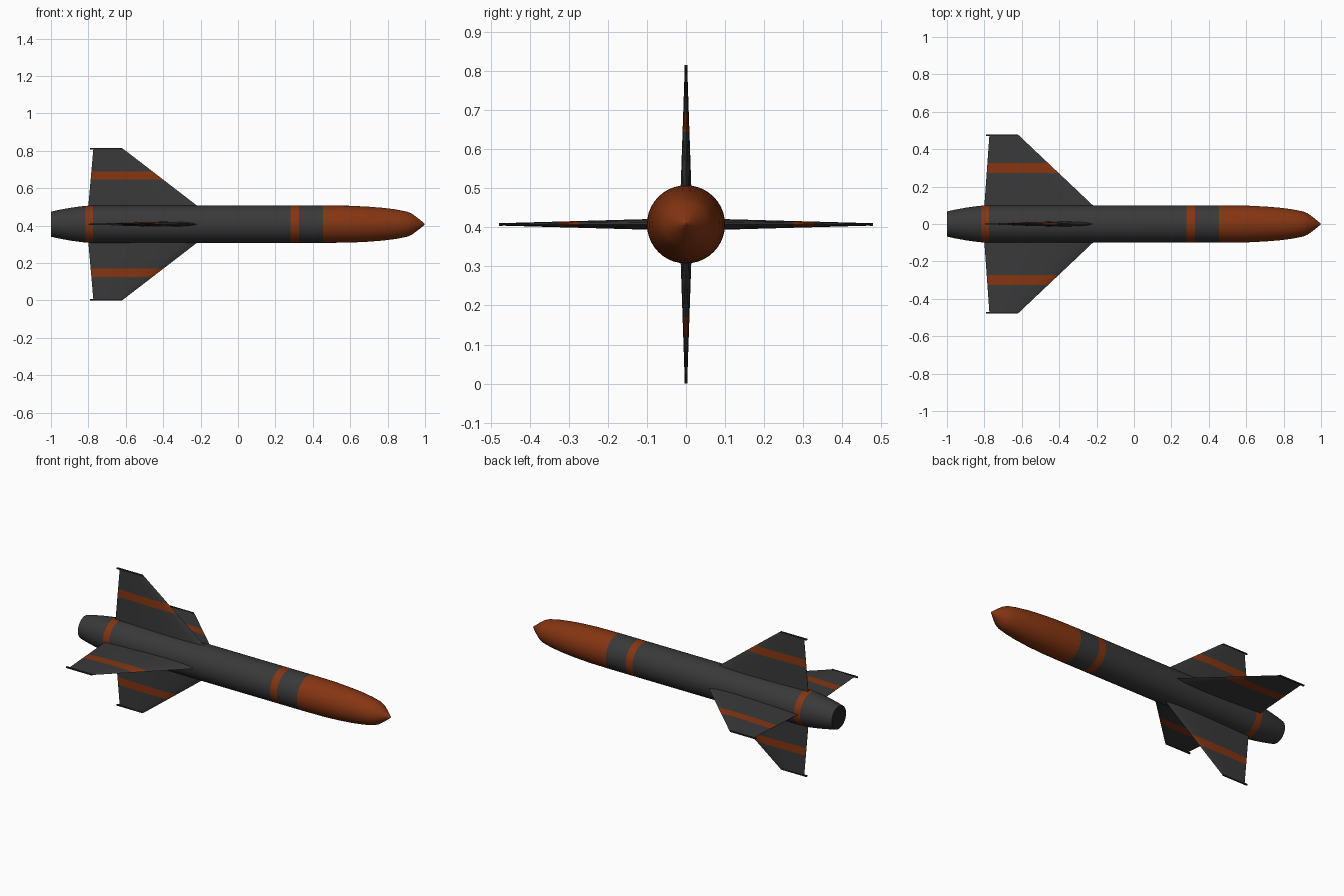
import bpy, bmesh, math
from mathutils import Matrix

if "Cube" in bpy.data.objects:
    bpy.data.objects.remove(bpy.data.objects["Cube"])

CZ = 0.4075   # height of the body axis
SEG = 40


def material(name, rgb):
    m = bpy.data.materials.new(name)
    m.diffuse_color = (*rgb, 1)
    m.use_nodes = True
    m.node_tree.nodes["Principled BSDF"].inputs["Base Color"].default_value = m.diffuse_color
    return m


GREY = material("dark grey", (0.041, 0.041, 0.041))
ORANGE = material("burnt orange", (0.235, 0.036, 0.006))
BLACK = material("soot black", (0.018, 0.018, 0.018))


def finish(bm, name, mats, smooth=True):
    bmesh.ops.recalc_face_normals(bm, faces=bm.faces)
    me = bpy.data.meshes.new(name)
    bm.to_mesh(me)
    bm.free()
    ob = bpy.data.objects.new(name, me)
    bpy.context.collection.objects.link(ob)
    for m in mats:
        me.materials.append(m)
    if smooth:
        bpy.ops.object.select_all(action='DESELECT')
        ob.select_set(True)
        bpy.context.view_layer.objects.active = ob
        bpy.ops.object.shade_smooth_by_angle(angle=math.radians(30))
    return ob


def loft(bm, rings, mat_rule, caps=True):
    """Skin a list of equal-length point loops; mat_rule(i) colours span i."""
    loops = [[bm.verts.new(p) for p in r] for r in rings]
    n = len(loops[0])
    for i, (a, b) in enumerate(zip(loops, loops[1:])):
        for j in range(n):
            k = (j + 1) % n
            bm.faces.new((a[j], a[k], b[k], b[j])).material_index = mat_rule(i)
    if caps:
        bm.faces.new(loops[0]).material_index = mat_rule(-1)
        bm.faces.new(loops[-1]).material_index = mat_rule(len(rings) - 2)


# Body: turned profile with painted bands and an orange nose
profile = [(-1.0, 0.067), (-0.96, 0.076), (-0.90, 0.087), (-0.85, 0.094),
           (-0.815, 0.098), (-0.775, 0.1), (0.28, 0.1), (0.325, 0.1),
           (0.455, 0.1), (0.60, 0.0985), (0.70, 0.0935), (0.78, 0.087),
           (0.85, 0.078), (0.905, 0.067), (0.93, 0.056), (0.965, 0.030),
           (0.998, 0.003)]


def body_colour(i):
    if i < 0:
        return 2
    x = (profile[i][0] + profile[i + 1][0]) / 2
    return int(x > 0.455 or 0.28 < x < 0.325 or -0.815 < x < -0.775)


bm = bmesh.new()
loft(bm, [[(x, r * math.cos(2 * math.pi * j / SEG),
            CZ + r * math.sin(2 * math.pi * j / SEG)) for j in range(SEG)]
          for x, r in profile], body_colour)
finish(bm, "missile_body", [GREY, ORANGE, BLACK])

# Fin section: chord fraction from the leading edge, relative thickness
half = [(0.04, 0.45), (0.12, 0.8), (0.3, 1.0), (0.55, 0.8), (0.8, 0.4)]
section = ([(0, 0)] + half + [(1, 0.08), (1, -0.08)]
           + [(c, -t) for c, t in reversed(half)])


def fin(name, span, stripe, angle):
    place = (Matrix.Translation((0, 0, CZ))
             @ Matrix.Rotation(angle, 4, 'X'))

    def ring(r):
        f = (r - 0.1) / (span - 0.1)
        lead = -0.22 - 0.40 * f
        trail = -0.80 + 0.027 * f
        thick = 0.0135 - 0.0105 * f
        return [(lead + (trail - lead) * c, t * thick, r) for c, t in section]

    # Tapered swept blade with one painted stripe
    bm = bmesh.new()
    loft(bm, [ring(r) for r in (0.07, *stripe, span - 0.003)],
         lambda i: int(i == 1))
    bm.transform(place)
    finish(bm, name, [GREY, ORANGE])

    # Thin rail along the tip
    bm = bmesh.new()
    bmesh.ops.create_cube(bm, size=1, matrix=(
        place @ Matrix.Translation((-0.706, 0, span - 0.004))
        @ Matrix.Diagonal((0.17, 0.008, 0.008, 1))))
    finish(bm, name + "_tip_rail", [BLACK], smooth=False)


# Two shorter upright fins and two longer level fins
for name, span, stripe, deg in (
        ("top_fin", 0.4075, (0.238, 0.283), 0),
        ("bottom_fin", 0.4075, (0.238, 0.283), 180),
        ("front_side_fin", 0.478, (0.274, 0.327), 90),
        ("back_side_fin", 0.478, (0.274, 0.327), -90)):
    fin(name, span, stripe, math.radians(deg))
